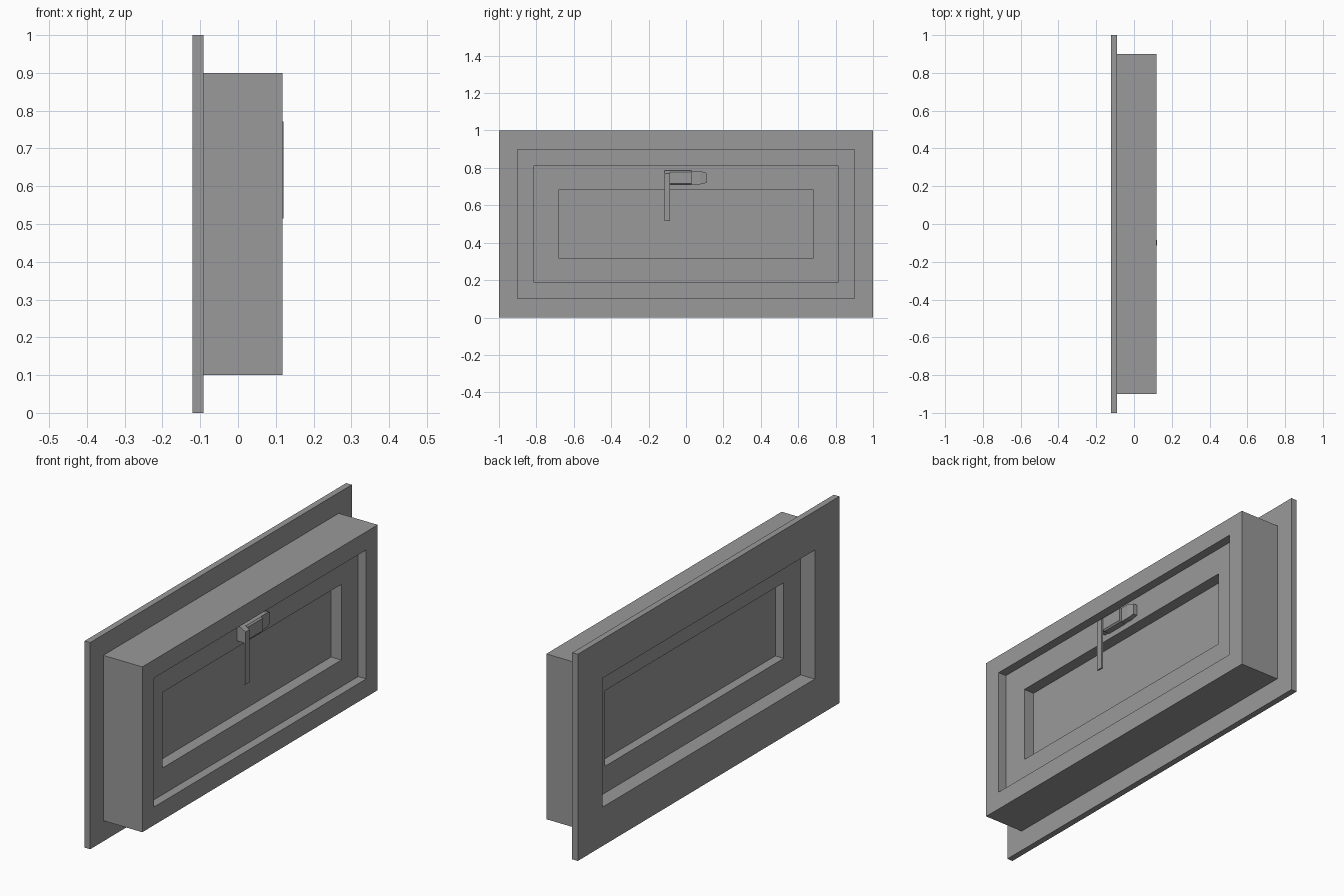
import bpy
import bmesh

cube = bpy.data.objects.get("Cube")
if cube:
    bpy.data.objects.remove(cube, do_unlink=True)

grey = bpy.data.materials.new("plain_grey")
grey.use_nodes = True
colour = (0.32, 0.32, 0.32, 1)
grey.diffuse_color = colour
grey.node_tree.nodes["Principled BSDF"].inputs["Base Color"].default_value = colour


def finish(name, bm):
    bmesh.ops.recalc_face_normals(bm, faces=bm.faces)
    mesh = bpy.data.meshes.new(name)
    bm.to_mesh(mesh)
    bm.free()
    mesh.materials.append(grey)
    obj = bpy.data.objects.new(name, mesh)
    bpy.context.collection.objects.link(obj)
    return obj


def loft(name, loops, closed=False):
    """Join matching loops of points; cap the ends unless closed."""
    bm = bmesh.new()
    rings = [[bm.verts.new(p) for p in loop] for loop in loops]
    n = len(rings[0])
    pairs = list(zip(rings, rings[1:]))
    if closed:
        pairs.append((rings[-1], rings[0]))
    else:
        bm.faces.new(rings[0])
        bm.faces.new(rings[-1])
    for a, b in pairs:
        for i in range(n):
            j = (i + 1) % n
            bm.faces.new((a[i], a[j], b[j], b[i]))
    return finish(name, bm)


def rectangle(x, inset):
    """Upright rectangle in the window plane, inset from the outer edge."""
    y, low, high = 1 - inset, inset, 1 - inset
    return [(x, -y, low), (x, y, low), (x, y, high), (x, -y, high)]


def mitred_frame(name, profile):
    return loft(name, [rectangle(x, inset) for x, inset in profile], closed=True)


def along_y(name, profile, y0, y1):
    return loft(name, [[(x, y, z) for x, z in profile] for y in (y0, y1)])


# Outer frame with its wide flange
mitred_frame("outer_frame", [(-0.121, 0), (-0.091, 0), (-0.091, 0.1),
                             (0.118, 0.1), (0.118, 0.188), (-0.121, 0.188)])

# Sash and pane
mitred_frame("sash", [(-0.045, 0.188), (0.075, 0.188),
                      (0.075, 0.317), (-0.045, 0.317)])
loft("pane", [rectangle(0.0, 0.315), rectangle(0.02, 0.315)])

# Latch lever: folded out from the sash, then hanging down
along_y("latch_lever", [(0.074, 0.715), (0.074, 0.785), (0.095, 0.785),
                        (0.121, 0.77), (0.121, 0.515), (0.113, 0.515),
                        (0.113, 0.715)], -0.115, -0.085)

# Latch body with bevelled long edges
along_y("latch_body", [(0.074, 0.71), (0.074, 0.785), (0.104, 0.785),
                       (0.111, 0.778), (0.111, 0.717), (0.104, 0.71)], -0.085, 0.03)

# Latch tail, tapering towards its end
loft("latch_tail", [[(0.074, y, z0), (0.074, y, z1), (x, y, z1), (x, y, z0)]
                    for y, z0, z1, x in ((0.03, 0.712, 0.783, 0.1),
                                         (0.075, 0.712, 0.783, 0.1),
                                         (0.11, 0.72, 0.773, 0.095))])
